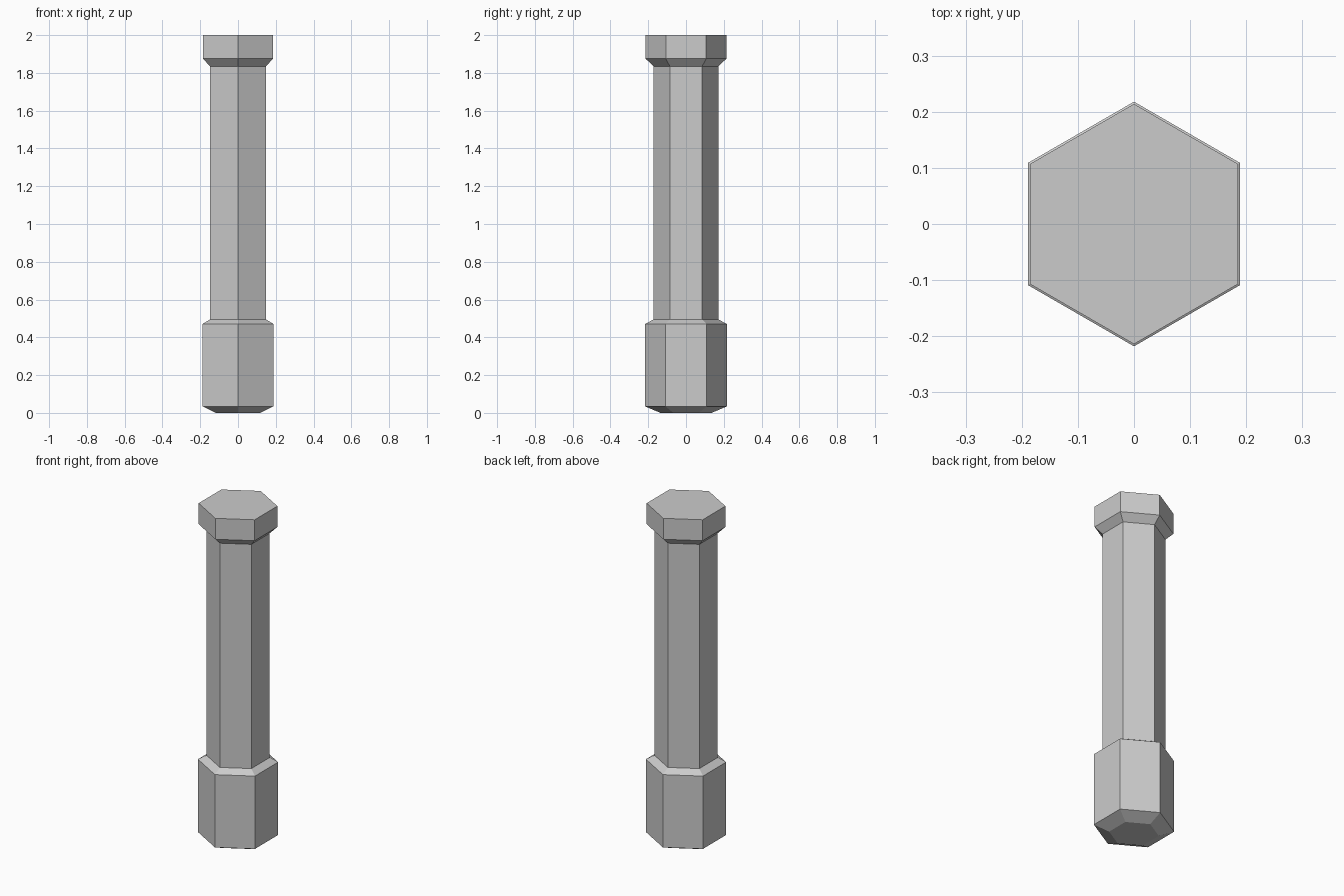
import bpy
import bmesh
from math import cos, sin, pi

cube = bpy.data.objects.get("Cube")
if cube:
    bpy.data.objects.remove(cube, do_unlink=True)

SIDES = 6

grey = bpy.data.materials.new("plain grey")
grey.use_nodes = True
colour = (0.6, 0.6, 0.6, 1.0)
grey.diffuse_color = colour
grey.node_tree.nodes["Principled BSDF"].inputs["Base Color"].default_value = colour


def hex_column(name, profile):
    """Closed six-sided solid from (radius, height) rings, bottom to top."""
    bm = bmesh.new()
    rings = []
    for radius, z in profile:
        angles = [pi / 2 + 2 * pi * i / SIDES for i in range(SIDES)]
        rings.append([bm.verts.new((radius * cos(a), radius * sin(a), z)) for a in angles])
    for low, high in zip(rings, rings[1:]):
        for i in range(SIDES):
            j = (i + 1) % SIDES
            bm.faces.new((low[i], low[j], high[j], high[i]))
    bm.faces.new(rings[0][::-1])
    bm.faces.new(rings[-1])
    mesh = bpy.data.meshes.new(name)
    bm.to_mesh(mesh)
    bm.free()
    mesh.materials.append(grey)
    obj = bpy.data.objects.new(name, mesh)
    bpy.context.collection.objects.link(obj)
    return obj


# One continuous pillar: chamfered base, slim shaft, flared cap
hex_column("hexagonal_pillar", [
    (0.135, 0.0), (0.218, 0.035),
    (0.218, 0.47), (0.171, 0.495),
    (0.171, 1.835), (0.214, 1.875),
    (0.214, 2.0),
])
